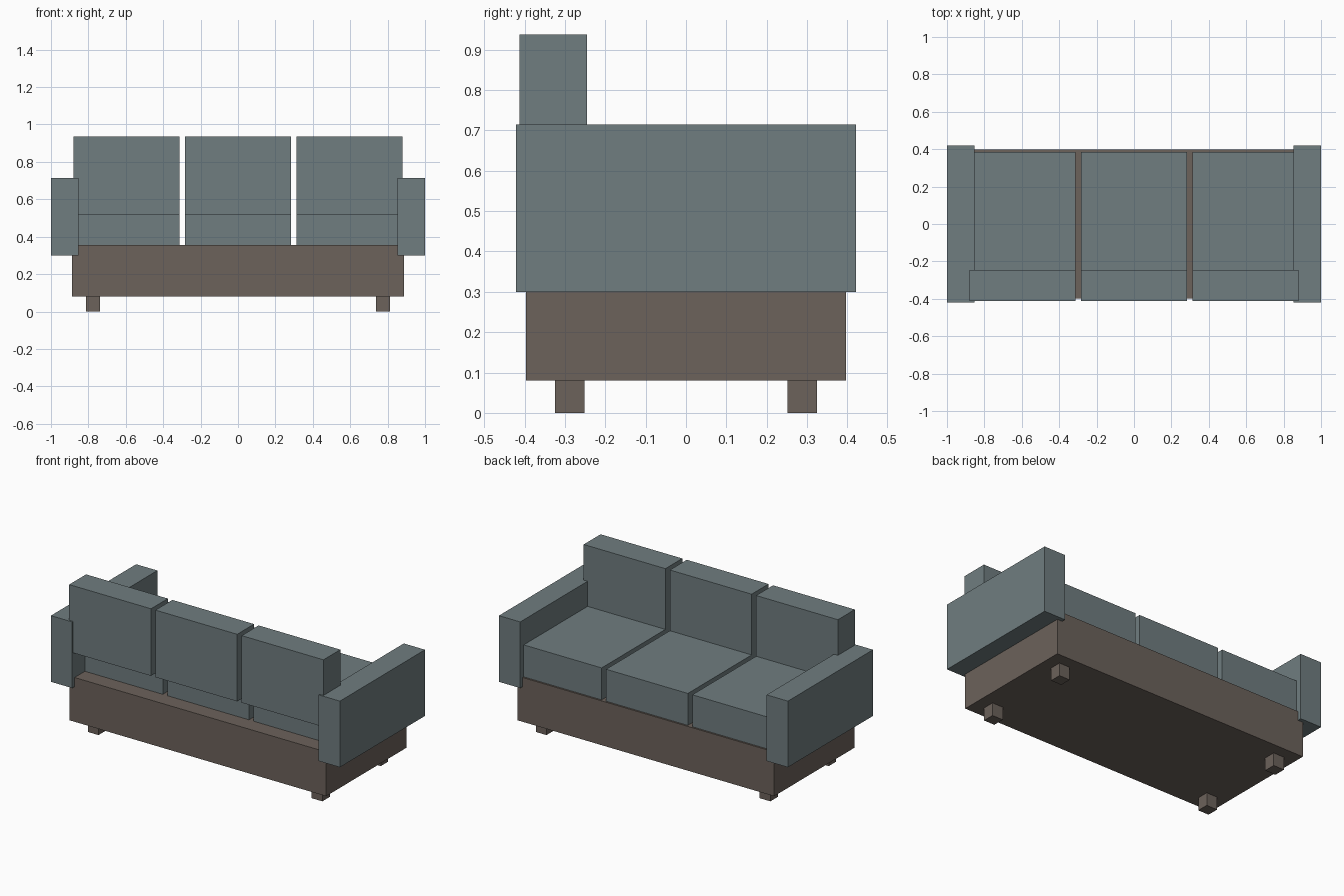
import bpy
import bmesh

if "Cube" in bpy.data.objects:
    bpy.data.objects.remove(bpy.data.objects["Cube"])


def material(name, rgb):
    m = bpy.data.materials.new(name)
    m.diffuse_color = (*rgb, 1)
    m.use_nodes = True
    m.node_tree.nodes["Principled BSDF"].inputs["Base Color"].default_value = m.diffuse_color
    return m


fabric = material("grey_blue_fabric", (0.16, 0.205, 0.215))
wood = material("brown_wood", (0.15, 0.122, 0.104))


def box(name, x, y, z, mat):
    """Box spanning the given (min, max) ranges."""
    bm = bmesh.new()
    bmesh.ops.create_cube(bm, size=1)
    for v in bm.verts:
        v.co = [r[0] + (c + 0.5) * (r[1] - r[0]) for c, r in zip(v.co, (x, y, z))]
    mesh = bpy.data.meshes.new(name)
    bm.to_mesh(mesh)
    bm.free()
    mesh.materials.append(mat)
    ob = bpy.data.objects.new(name, mesh)
    bpy.context.collection.objects.link(ob)
    return ob


def mirrored(lo, hi, side):
    return tuple(sorted((lo * side, hi * side)))


# Base
box("base", (-0.888, 0.888), (-0.397, 0.397), (0.08, 0.357), wood)

# Arms and legs
for sx, label in ((-1, "left"), (1, "right")):
    box(f"{label}_arm", mirrored(0.853, 1.0, sx), (-0.421, 0.421), (0.30, 0.714), fabric)
    for sy, end in ((-1, "back"), (1, "front")):
        box(f"{label}_{end}_leg", mirrored(0.738, 0.812, sx),
            mirrored(0.252, 0.325, sy), (0, 0.08), wood)

# Seat and back cushions (the backrest stands on the -y side)
for cx, label in ((-0.597, "left"), (0, "middle"), (0.597, "right")):
    span = (cx - 0.283, cx + 0.283)
    box(f"{label}_seat_cushion", span, (-0.295, 0.386), (0.357, 0.557), fabric)
    box(f"{label}_back_cushion", span, (-0.412, -0.245), (0.517, 0.937), fabric)
